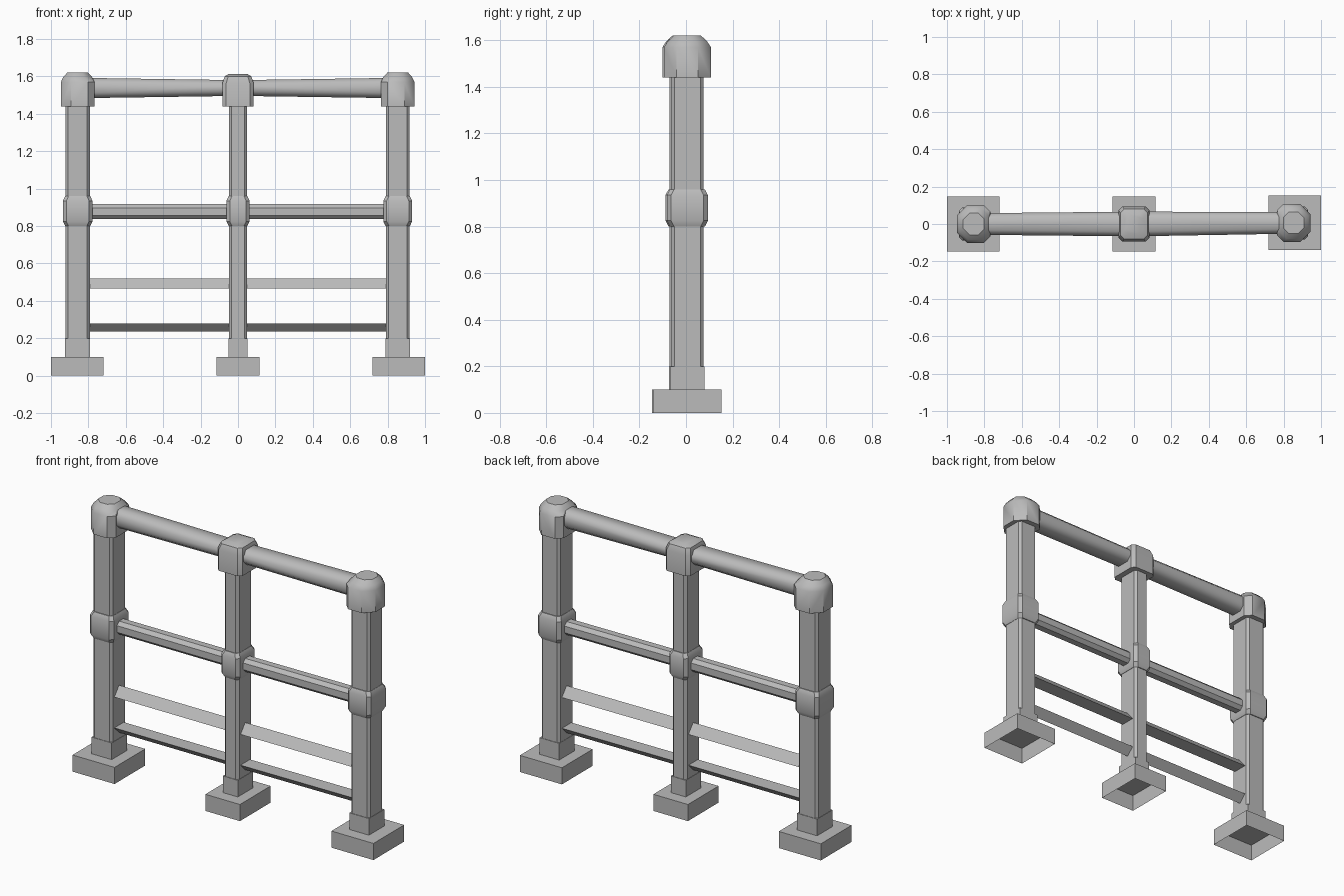
import bpy, bmesh, math

cube = bpy.data.objects.get("Cube")
if cube:
    bpy.data.objects.remove(cube, do_unlink=True)

grey = bpy.data.materials.new("painted grey")
grey.use_nodes = True
grey.diffuse_color = (0.5, 0.5, 0.5, 1)
grey.node_tree.nodes["Principled BSDF"].inputs["Base Color"].default_value = (0.5, 0.5, 0.5, 1)


def loft(name, rings, smooth=0, open_start=False):
    """Skin a run of equal-length rings, capping the ends."""
    bm = bmesh.new()
    loops = [[bm.verts.new(p) for p in ring] for ring in rings]
    for a, b in zip(loops, loops[1:]):
        for i in range(len(a)):
            j = (i + 1) % len(a)
            bm.faces.new((a[i], a[j], b[j], b[i]))
    if not open_start:
        bm.faces.new(loops[0][::-1])
    bm.faces.new(loops[-1])
    bmesh.ops.recalc_face_normals(bm, faces=bm.faces)
    mesh = bpy.data.meshes.new(name)
    bm.to_mesh(mesh)
    bm.free()
    mesh.materials.append(grey)
    obj = bpy.data.objects.new(name, mesh)
    bpy.context.collection.objects.link(obj)
    if smooth:
        bpy.context.view_layer.objects.active = obj
        obj.select_set(True)
        bpy.ops.object.shade_smooth_by_angle(angle=math.radians(smooth))
        obj.select_set(False)
    return obj


def octagon(w, h, c, d=None):
    """Rectangle of half sizes w, h; corner cuts c on the + side, d on the - side."""
    d = c if d is None else d
    return [(w, -h + c), (w, h - c), (w - c, h), (-w + d, h),
            (-w, h - d), (-w, -h + d), (-w + d, -h), (w - c, -h)]


def square(w, h):
    return [(w, -h), (w, h), (-w, h), (-w, -h)]


def upright(x, y, z, outline):
    return [(x + u, y + v, z) for u, v in outline]


def along(x, y, z, outline):
    return [(x, y + u, z + v) for u, v in outline]


# Posts: name, x, y, half width, foot centre x, foot half width, end side
posts = [("right", -0.857, 0, 0.067, -0.86, 0.14, -1),
         ("middle", 0, 0, 0.05, 0, 0.115, 0),
         ("left", 0.854, 0.006, 0.065, 0.86, 0.14, 1)]

for name, x, y, w, fx, fw, side in posts:
    # Open-bottomed foot block and square plinth
    foot = square(fw, 0.146)
    loft(name + "_foot", [upright(fx, y, z, foot) for z in (0, 0.1)], open_start=True)
    plinth = square(w, 0.073)
    loft(name + "_plinth", [upright(x, y, z, plinth) for z in (0.1, 0.2)])

    # Chamfered post
    shaft = octagon(w - 0.002, 0.07, 0.014)
    loft(name + "_post", [upright(x, y, z, shaft) for z in (0.2, 1.46)])

    # Collar around the middle rail, tapering into the post
    rings = [(0.8, 0.0, 0.075), (0.825, 0.012, 0.088),
             (0.935, 0.012, 0.088), (0.96, 0.0, 0.075)]
    loft(name + "_collar", [upright(x, y, z, octagon(w + grow, h, 0.018))
                            for z, grow, h in rings], 30)

    # Cap over the top rail joint
    if side:
        rings = [(1.44, 0.09, 0.101, 0.035, 0.055), (1.57, 0.09, 0.101, 0.035, 0.055),
                 (1.595, 0.078, 0.085, 0.04, 0.048), (1.62, 0.056, 0.058, 0.03, 0.033)]
        loft(name + "_cap",
             [upright(x, y, z, [(-side * u, v) for u, v in octagon(a, b, c, d)])
              for z, a, b, c, d in rings], 40)
    else:
        rings = [(1.44, 0.083, 0.094, 0.02), (1.565, 0.083, 0.094, 0.02),
                 (1.6, 0.072, 0.08, 0.02), (1.613, 0.05, 0.05, 0.02)]
        loft(name + "_cap", [upright(x, y, z, octagon(a, b, c))
                             for z, a, b, c in rings], 40)

for name, side in (("right", -1), ("left", 1)):
    end = side * 0.82
    y = 0.006 if side > 0 else 0
    # Rounded handrail, slightly thicker at the outer end
    loft(name + "_top_rail",
         [along(0, 0, 1.538, octagon(0.066, 0.042, 0.026)),
          along(end, y, 1.538, octagon(0.058, 0.054, 0.026))], 50)
    # Eight-sided middle rail
    loft(name + "_middle_rail",
         [along(px, py, 0.877, octagon(0.04, 0.04, 0.02)) for px, py in ((0, 0), (end, y))])
    # Triangular lower rails, ridge up and ridge down
    for label, base, ridge in (("upper_slat", 0.465, 0.52), ("lower_slat", 0.28, 0.235)):
        tri = [(-0.045, base), (0.045, base), (0, ridge)]
        loft(name + "_" + label, [along(px, py, 0, tri) for px, py in ((0, 0), (end, y))])
